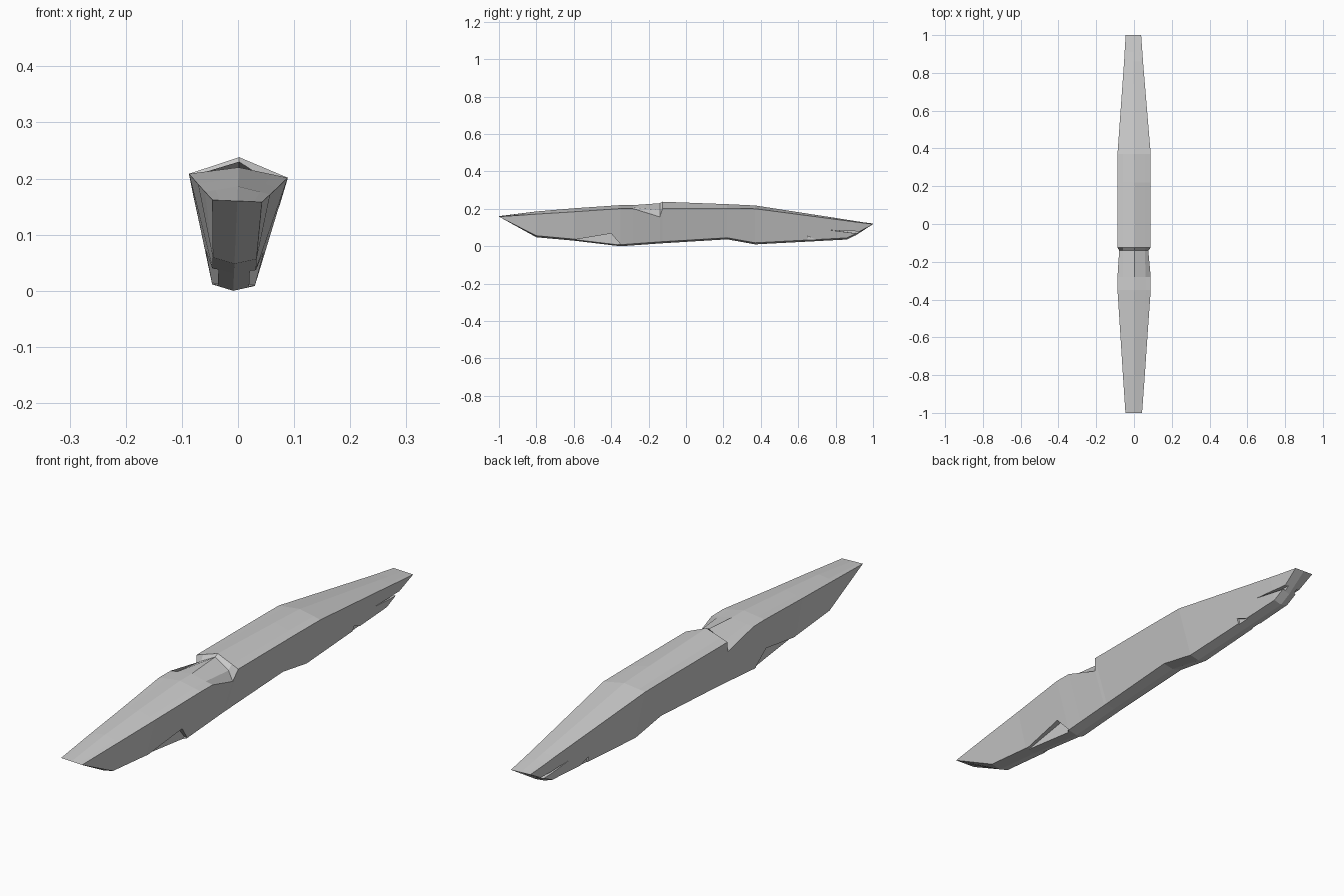
import bpy, bmesh
from mathutils import Vector

if "Cube" in bpy.data.objects:
    bpy.data.objects.remove(bpy.data.objects["Cube"])

def rolled(x, y, z):
    # slight roll of the whole craft about its long axis
    return Vector((x + 0.045 * (z - 0.19), y, z - 0.04 * x))

def make_object(name, bm):
    bmesh.ops.remove_doubles(bm, verts=bm.verts, dist=0.0005)
    bmesh.ops.recalc_face_normals(bm, faces=bm.faces)
    mesh = bpy.data.meshes.new(name)
    bm.to_mesh(mesh)
    bm.free()
    ob = bpy.data.objects.new(name, mesh)
    bpy.context.collection.objects.link(ob)
    return ob

def section(y, ridge, sh, w, keel, bw, inner=None, tip=False):
    # ring: ridge, inner shoulder, outer shoulder, lower edge, keel, mirrored
    ix, iz = inner or (w * 0.68, ridge + (sh - ridge) * 0.68)
    low = keel if tip else keel + 0.01
    half = [(ix, iz), (w, sh), (bw, low)]
    ring = [(0, ridge)] + half + [(0, keel)] + [(-x, z) for x, z in reversed(half)]
    return [rolled(x, y, z) for x, z in ring]

def prism(name, profile, x0, x1):
    # y-z profile extruded across x
    bm = bmesh.new()
    a = [bm.verts.new(rolled(x0, y, z)) for y, z in profile]
    b = [bm.verts.new(rolled(x1, y, z)) for y, z in profile]
    bm.faces.new(a)
    bm.faces.new(b)
    for i in range(len(a)):
        j = (i + 1) % len(a)
        bm.faces.new((a[i], a[j], b[j], b[i]))
    return make_object(name, bm)

# hull: lofted cross-sections from nose to tail, stepped at the upper notch
sections = [
    section(-1.0, 0.160, 0.160, 0.044, 0.160, 0.044, tip=True),
    section(-0.80, 0.186, 0.174, 0.058, 0.048, 0.039),
    section(-0.60, 0.203, 0.187, 0.071, 0.030, 0.039),
    section(-0.35, 0.220, 0.205, 0.088, 0.000, 0.038),
    section(-0.28, 0.220, 0.204, 0.088, 0.005, 0.038),
    section(-0.14, 0.230, 0.160, 0.077, 0.015, 0.038, inner=(0.058, 0.196)),
    section(-0.125, 0.238, 0.205, 0.088, 0.016, 0.038),
    section(0.22, 0.225, 0.205, 0.088, 0.037, 0.042),
    section(0.37, 0.218, 0.204, 0.088, 0.010, 0.038),
    section(0.86, 0.142, 0.138, 0.050, 0.036, 0.032),
    section(0.91, 0.134, 0.131, 0.047, 0.060, 0.032),
    section(1.0, 0.120, 0.120, 0.041, 0.120, 0.041, tip=True),
]
bm = bmesh.new()
rings = [[bm.verts.new(p) for p in s] for s in sections]
for r, s in zip(rings, rings[1:]):
    for i in range(8):
        j = (i + 1) % 8
        bm.faces.new((r[i], r[j], s[j], s[i]))
hull = make_object("hull", bm)

# side pockets and tail grooves, cut on both sides
cuts = [
    ("front_pocket", [(-0.60, 0.036), (-0.40, 0.070), (-0.35, 0.012), (-0.45, -0.01)], 0.028),
    ("rear_pocket", [(0.65, 0.056), (0.70, 0.036), (0.68, 0.02), (0.65, 0.025)], 0.030),
    ("tail_groove", [(0.77, 0.088), (0.94, 0.080), (0.94, 0.066)], 0.020),
]
for name, profile, depth in cuts:
    for side in (-1, 1):
        cutter = prism(name + "_cutter", profile, side * depth, side * 0.12)
        cutter.hide_render = True
        cutter.hide_viewport = False
        mod = hull.modifiers.new(name, 'BOOLEAN')
        mod.operation = 'DIFFERENCE'
        mod.solver = 'EXACT'
        mod.object = cutter
        bpy.context.view_layer.objects.active = hull
        bpy.ops.object.modifier_apply(modifier=mod.name)
        bpy.data.objects.remove(cutter)
